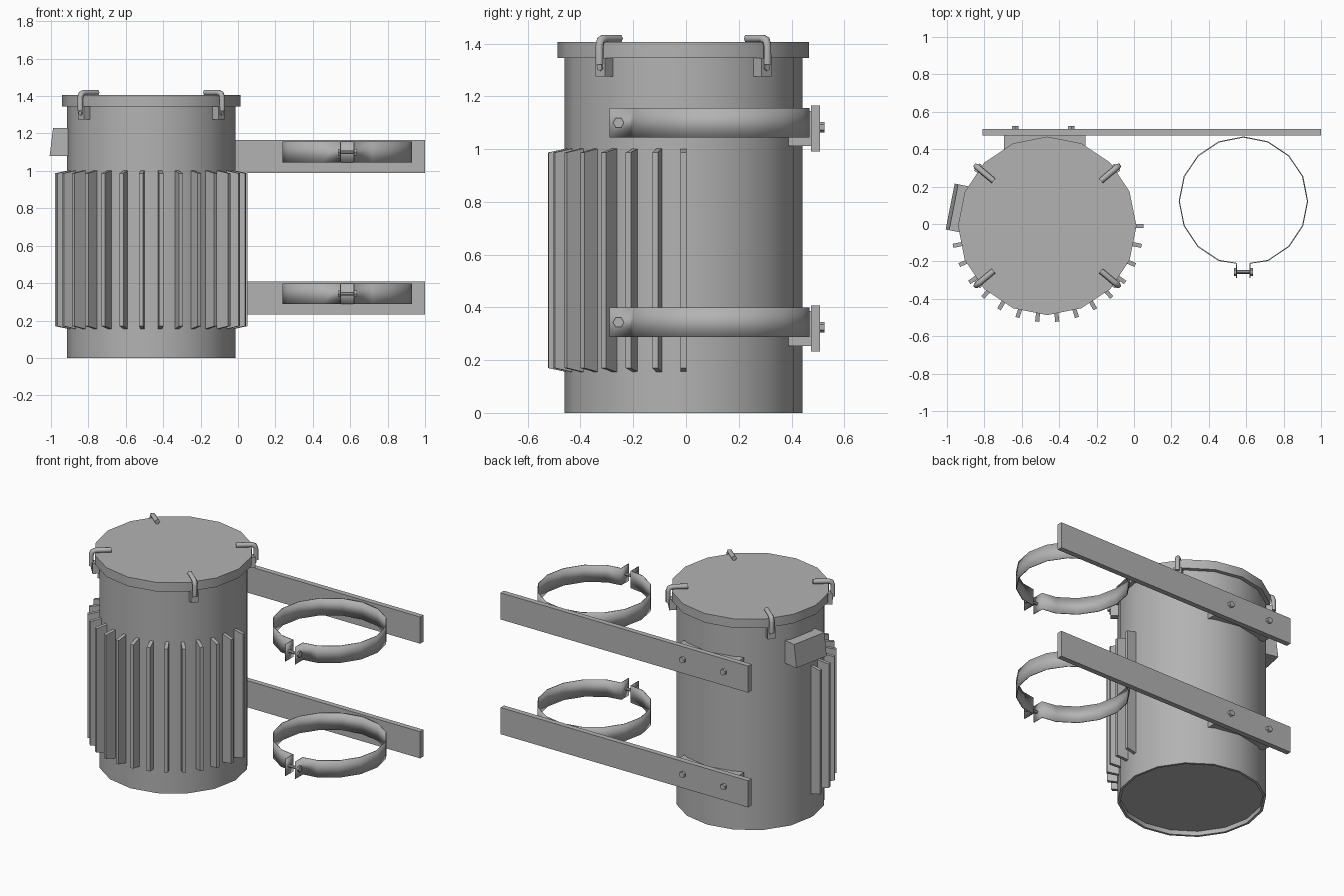
import bpy, bmesh
from math import radians, sin, cos, pi
from mathutils import Matrix, Vector

cube = bpy.data.objects.get("Cube")
if cube:
    bpy.data.objects.remove(cube, do_unlink=True)

GREY = (0.45, 0.45, 0.45, 1)
metal = bpy.data.materials.new("grey_metal")
metal.use_nodes = True
metal.diffuse_color = GREY
metal.node_tree.nodes["Principled BSDF"].inputs["Base Color"].default_value = GREY

AXIS = Vector((-0.464, -0.01, 0))      # tank centre line
SIDES = 16


def finish(bm, name, smooth=False, fix=True):
    if fix:
        bmesh.ops.recalc_face_normals(bm, faces=bm.faces)
    mesh = bpy.data.meshes.new(name)
    bm.to_mesh(mesh)
    bm.free()
    obj = bpy.data.objects.new(name, mesh)
    bpy.context.collection.objects.link(obj)
    mesh.materials.append(metal)
    if smooth:
        bpy.ops.object.select_all(action="DESELECT")
        obj.select_set(True)
        bpy.context.view_layer.objects.active = obj
        bpy.ops.object.shade_smooth_by_angle(angle=radians(35))
    return obj


def lathe(name, profile):
    """Turn (radius, z) points around the tank axis, capping both ends."""
    bm = bmesh.new()
    rings = []
    for r, z in profile:
        rings.append([bm.verts.new(AXIS + Vector((r * cos(a), r * sin(a), z)))
                      for a in (2 * pi * i / SIDES for i in range(SIDES))])
    for lo, hi in zip(rings, rings[1:]):
        for i in range(SIDES):
            j = (i + 1) % SIDES
            bm.faces.new((lo[i], lo[j], hi[j], hi[i]))
    bm.faces.new(rings[0])
    bm.faces.new(rings[-1])
    return finish(bm, name, True)


def radial_prism(name, profile, width, degrees):
    """Extrude an (r, z) outline sideways and turn it out from the tank."""
    bm = bmesh.new()
    face = bm.faces.new([bm.verts.new((r, -width / 2, z)) for r, z in profile])
    new = bmesh.ops.extrude_face_region(bm, geom=[face])["geom"]
    bmesh.ops.translate(bm, vec=(0, width, 0),
                        verts=[v for v in new if isinstance(v, bmesh.types.BMVert)])
    bm.transform(Matrix.Translation(AXIS) @ Matrix.Rotation(radians(degrees), 4, "Z"))
    return finish(bm, name)


def box(name, x, y, z):
    bm = bmesh.new()
    bmesh.ops.create_cube(bm, size=1)
    for v in bm.verts:
        v.co = [(lo + hi) / 2 + c * (hi - lo) for c, (lo, hi) in zip(v.co, (x, y, z))]
    return finish(bm, name)


def rod(name, start, end, radius, sides=6):
    start, end = Vector(start), Vector(end)
    bm = bmesh.new()
    bmesh.ops.create_cone(bm, cap_ends=True, segments=sides, radius1=radius,
                          radius2=radius, depth=(end - start).length)
    turn = Vector((0, 0, 1)).rotation_difference(end - start).to_matrix().to_4x4()
    bm.transform(Matrix.Translation((start + end) / 2) @ turn)
    return finish(bm, name, sides > 6)


def around(r, z, degrees):
    a = radians(degrees)
    return AXIS + Vector((r * cos(a), r * sin(a), z))


# Tank with a recessed base, and its lid
lathe("tank_body", [(0.435, 0.03), (0.435, 0), (0.451, 0), (0.451, 1.35)])
lathe("tank_lid", [(0.477, 1.345), (0.477, 1.405)])

# Cooling fins around the front half
for i in range(16):
    radial_prism("cooling_fin", [(0.43, 0.152), (0.515, 0.17), (0.515, 0.987), (0.43, 1.005)],
                 0.022, -12 * i)

# Sloped terminal box
radial_prism("terminal_box", [(0.43, 1.08), (0.529, 1.08), (0.51, 1.23), (0.43, 1.23)],
             0.25, 168.75)

# Lid hooks with their brackets
for angle in (40, 140, 220, 320):
    radial_prism("hook_bracket", [(0.43, 1.275), (0.49, 1.275), (0.49, 1.345), (0.43, 1.345)],
                 0.048, angle)
    rod("bracket_bolt", around(0.485, 1.31, angle), around(0.496, 1.31, angle), 0.014)
    curve = bpy.data.curves.new("lid_hook_path", "CURVE")
    curve.dimensions = "3D"
    curve.bevel_depth = 0.016
    curve.bevel_resolution = 1
    curve.use_fill_caps = True
    path = [(0.375, 1.419), (0.468, 1.419), (0.488, 1.412), (0.495, 1.392), (0.495, 1.32)]
    line = curve.splines.new("POLY")
    line.points.add(len(path) - 1)
    for p, (r, z) in zip(line.points, path):
        p.co = (*around(r, z, angle), 1)
    hook = bpy.data.objects.new("lid_hook", curve)
    bpy.context.collection.objects.link(hook)
    curve.materials.append(metal)


def clamp_ring(z):
    """Split band with two tabs, closed by a bolt."""
    cx, cy, r = 0.585, 0.122, 0.343
    arc = [(cx + r * cos(a), cy + r * sin(a))
           for a in (radians(-67.5 + 22.5 * i) for i in range(15))]
    right = [(cx + 0.036, -0.29), (cx + 0.036, -0.21)]
    left = [(2 * cx - x, y) for x, y in reversed(right)]
    bm = bmesh.new()
    cols = [[bm.verts.new((x, y, z + h)) for h in (-0.056, 0.056)]
            for x, y in right + arc + left]
    for a, b in zip(cols, cols[1:]):
        bm.faces.new((a[0], b[0], b[1], a[1]))
    ring = finish(bm, "clamp_ring", True, fix=False)
    solid = ring.modifiers.new("thickness", "SOLIDIFY")
    solid.thickness = 0.006
    solid.offset = 0
    rod("clamp_bolt", (cx - 0.05, -0.256, z), (cx + 0.05, -0.256, z), 0.01, 8)
    for s in (-1, 1):
        rod("clamp_bolt_head", (cx + s * 0.038, -0.256, z), (cx + s * 0.05, -0.256, z), 0.021)


# Two mounting arms, each with a spacer, bolts and clamp ring
for z, ring_z in ((1.078, 1.1), (0.32, 0.343)):
    box("mounting_arm", (-0.81, 1.0), (0.473, 0.508), (z - 0.088, z + 0.088))
    box("arm_spacer", (-0.695, -0.26), (0.388, 0.474), (z - 0.066, z + 0.066))
    for x in (-0.635, -0.335):
        rod("arm_bolt", (x, 0.5, z + 0.005), (x, 0.525, z + 0.005), 0.02)
    clamp_ring(ring_z)
